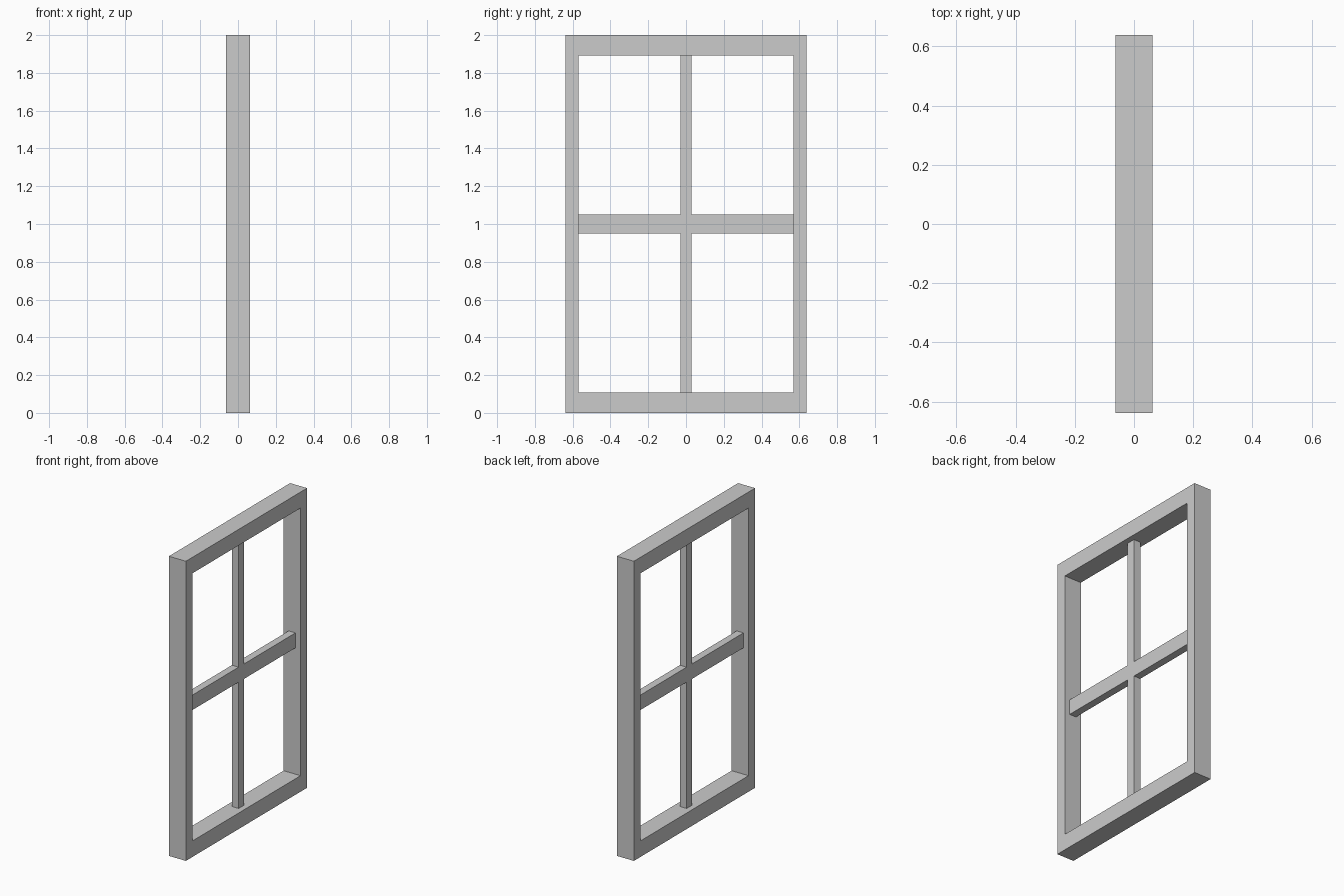
import bpy, bmesh

if "Cube" in bpy.data.objects:
    bpy.data.objects.remove(bpy.data.objects["Cube"])

HALF_W, HEIGHT = 0.639, 2.0         # outer frame
IN_W, RAIL = 0.57, 0.107            # opening half width, rail height
FRAME_D, BAR_D = 0.0625, 0.025      # half depths along x
MUNTIN, BAR_H = 0.029, 0.05         # glazing bar half widths
MID = HEIGHT / 2


def rect(w, h):
    """Rectangle in the y-z plane around the window centre."""
    return [(-w, MID - h), (w, MID - h), (w, MID + h), (-w, MID + h)]


def solid(name, points, faces, half_depth):
    """Flat y-z faces extruded symmetrically along x into a closed solid."""
    bm = bmesh.new()
    verts = [bm.verts.new((-half_depth, y, z)) for y, z in points]
    flat = [bm.faces.new([verts[i] for i in f]) for f in faces]
    out = bmesh.ops.extrude_face_region(bm, geom=flat, use_keep_orig=True)
    for v in out["geom"]:
        if isinstance(v, bmesh.types.BMVert):
            v.co.x = half_depth
    bmesh.ops.recalc_face_normals(bm, faces=bm.faces)
    mesh = bpy.data.meshes.new(name)
    bm.to_mesh(mesh)
    bm.free()
    obj = bpy.data.objects.new(name, mesh)
    bpy.context.collection.objects.link(obj)
    return obj


# Outer frame: mitred ring between the outer outline and the opening
ring = [(i, (i + 1) % 4, (i + 1) % 4 + 4, i + 4) for i in range(4)]
solid("window_frame", rect(HALF_W, MID) + rect(IN_W, MID - RAIL), ring, FRAME_D)

# Glazing bars: one cross, flush at the crossing and butting the frame
W, H = IN_W, MID - RAIL
quarter = [(W, BAR_H), (MUNTIN, BAR_H), (MUNTIN, H)]
cross = (quarter
         + [(-y, z) for y, z in reversed(quarter)]
         + [(-y, -z) for y, z in quarter]
         + [(y, -z) for y, z in reversed(quarter)])
solid("glazing_bars", [(y, z + MID) for y, z in cross], [range(12)], BAR_D)
